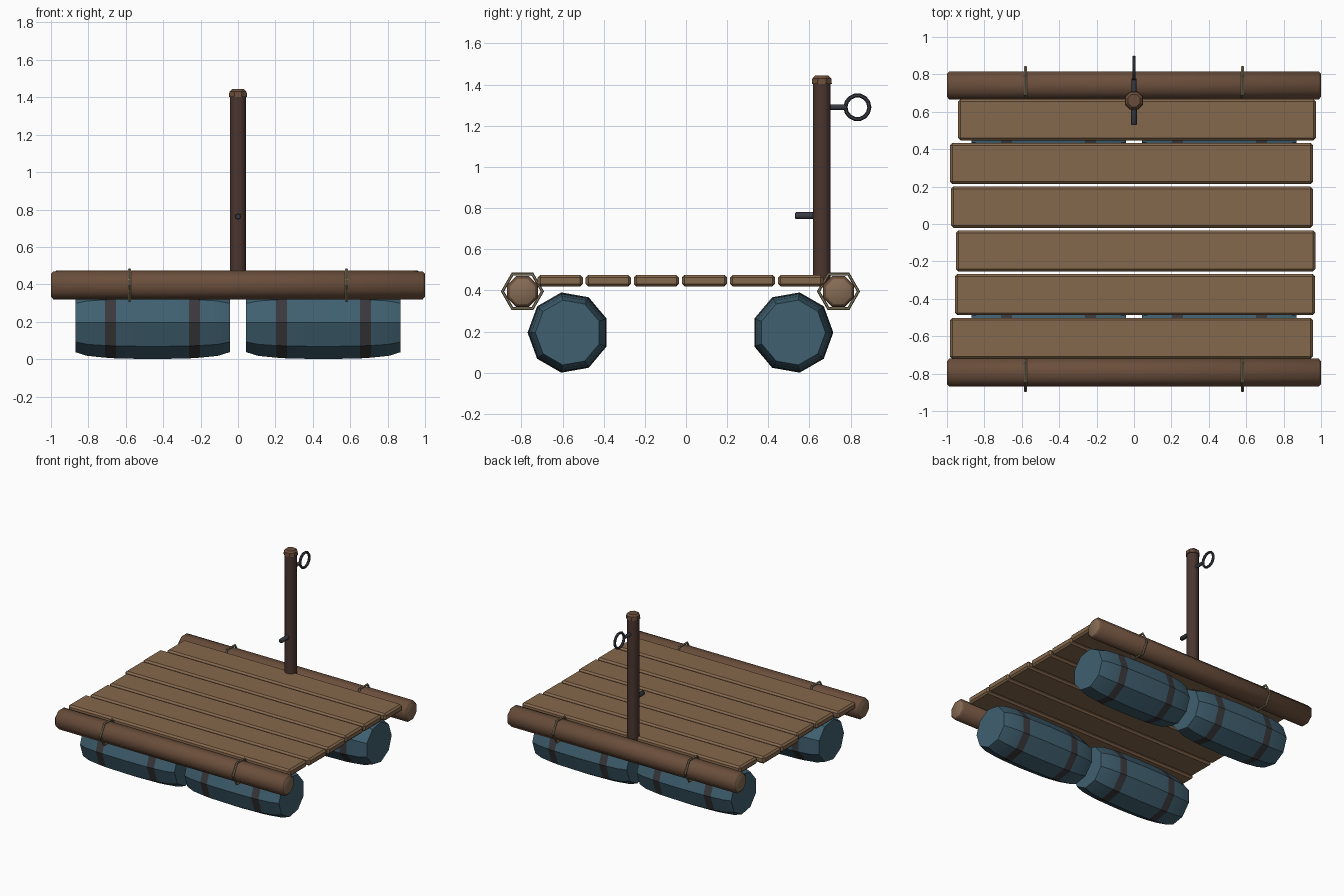
import bpy, bmesh, math
from math import pi, cos, sin

if "Cube" in bpy.data.objects:
    bpy.data.objects.remove(bpy.data.objects["Cube"])


def mat(name, r, g, b):
    m = bpy.data.materials.new(name)
    m.diffuse_color = (r, g, b, 1)
    m.use_nodes = True
    m.node_tree.nodes["Principled BSDF"].inputs["Base Color"].default_value = m.diffuse_color
    return m


PLANK = mat("plank_wood", .235, .138, .072)
LOG = mat("log_wood", .144, .076, .044)
CUT = mat("cut_wood", .24, .15, .09)
POST = mat("post_wood", .07, .036, .028)
BLUE = mat("barrel_blue", .051, .117, .162)
BAND = mat("band_dark", .042, .040, .045)
ROPE = mat("rope", .26, .22, .13)
IRON = mat("iron", .038, .042, .053)
OFF = -0.027  # deck is shifted slightly forward of the origin


def finish(o, angle):
    bpy.ops.object.select_all(action='DESELECT')
    o.select_set(True)
    bpy.context.view_layer.objects.active = o
    bpy.ops.object.shade_smooth_by_angle(angle=math.radians(angle))
    return o


def lathe(name, profile, sides, axis, loc, mats, phase=0, slots=None, cap=0, angle=50):
    """Spin (along, radius) points around an axis; slots gives the material per strip."""
    bm = bmesh.new()
    rings = []
    for t, r in profile:
        ring = []
        for i in range(sides):
            a = phase + 2 * pi * i / sides
            co = [r * cos(a), r * sin(a)]
            co.insert(axis, t)
            ring.append(bm.verts.new(co))
        rings.append(ring)
    for k in range(len(rings) - 1):
        for i in range(sides):
            j = (i + 1) % sides
            f = bm.faces.new((rings[k][i], rings[k][j], rings[k + 1][j], rings[k + 1][i]))
            f.material_index = slots[k] if slots else 0
    for ring in (rings[0], rings[-1]):
        bm.faces.new(ring).material_index = cap
    bmesh.ops.recalc_face_normals(bm, faces=bm.faces)
    me = bpy.data.meshes.new(name)
    bm.to_mesh(me)
    bm.free()
    for m in mats:
        me.materials.append(m)
    o = bpy.data.objects.new(name, me)
    o.location = loc
    bpy.context.collection.objects.link(o)
    return finish(o, angle)


def ring(name, loc, major, minor, segs, tube, m):
    """Torus lying in the YZ plane."""
    bpy.ops.mesh.primitive_torus_add(major_segments=segs, minor_segments=tube, major_radius=major,
                                     minor_radius=minor, location=loc, rotation=(pi / 2, 0, pi / 2))
    o = bpy.context.object
    o.name = name
    o.data.materials.append(m)
    return finish(o, 50)


# deck planks, uneven ends
ends = [(-.984, .957), (-.957, .968), (-.952, .97), (-.979, .957), (-.984, .957), (-.94, .973)]
for i, (x0, x1) in enumerate(ends):
    bpy.ops.mesh.primitive_cube_add(size=1, location=((x0 + x1) / 2, (i - 2.5) * .2337 + OFF, .447))
    o = bpy.context.object
    o.name = f"deck_plank_{i + 1}"
    o.scale = (x1 - x0, .22, .056)
    bpy.ops.object.transform_apply(location=False, rotation=False, scale=True)
    o.data.materials.append(PLANK)
    b = o.modifiers.new("bevel", 'BEVEL')
    b.width, b.segments = .013, 1

barrel = [(-.413, .16), (-.35, .180), (-.254, .190), (-.194, .194), (0, .198),
          (.194, .194), (.254, .190), (.35, .180), (.413, .16)]
for s, side in ((-1, "front"), (1, "back")):
    # side log with cut ends
    lathe(f"{side}_log", [(-1, .066), (-.988, .081), (.988, .081), (1, .066)], 8, 0,
          (0, s * .768 + OFF, .395), [LOG, CUT], pi / 8, cap=1)
    for x, end in ((-1, "left"), (1, "right")):
        # rope lashing
        ring(f"{side}_{end}_rope", (x * .58, s * .768 + OFF, .395), .097, .008, 6, 6, ROPE)
        # float barrel with two dark bands
        lathe(f"{side}_{end}_barrel", barrel, 9, 0, (x * .457, s * .545 + OFF, .195), [BLUE, BAND],
              0 if s > 0 else pi, [0, 0, 1, 0, 0, 1, 0, 0], angle=35)

# mooring post, cap and iron fittings
PY = .66
lathe("post", [(.42, .046), (1.41, .046)], 8, 2, (0, PY, 0), [POST], pi / 8)
lathe("post_cap", [(1.402, .053), (1.43, .050), (1.443, .036)], 8, 2, (0, PY, 0), [LOG], pi / 8, angle=20)
lathe("peg", [(.53, .013), (.535, .017), (PY, .017)], 8, 1, (0, 0, .763), [IRON])
lathe("ring_stem", [(PY, .013), (.778, .013)], 8, 1, (0, 0, 1.29), [IRON])
ring("mooring_ring", (0, .833, 1.29), .058, .010, 14, 6, IRON)
